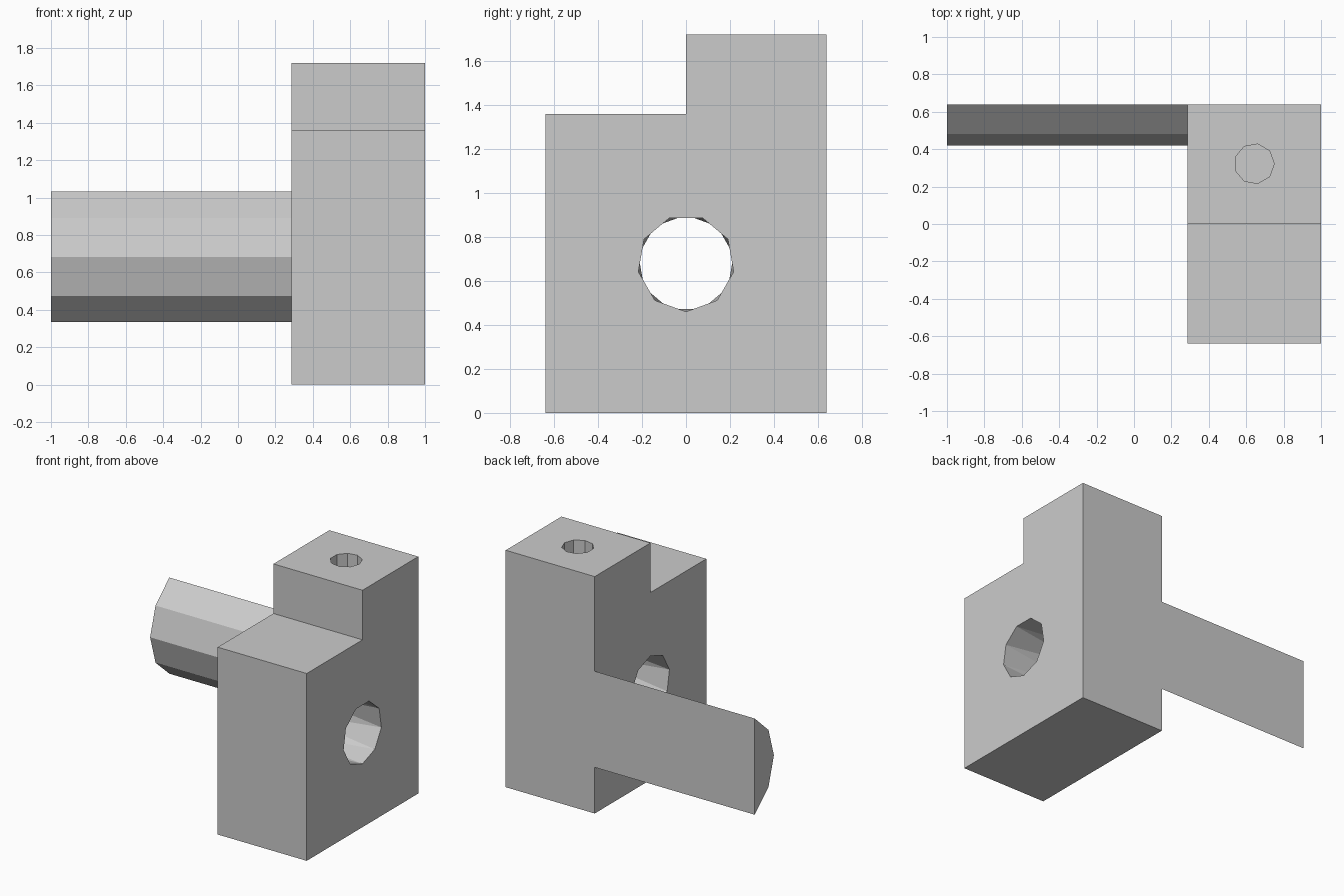
import bpy, bmesh
from math import cos, sin, radians

cube = bpy.data.objects.get("Cube")
if cube:
    bpy.data.objects.remove(cube, do_unlink=True)

GREY = (0.6, 0.6, 0.6, 1)
grey = bpy.data.materials.new("plain grey")
grey.use_nodes = True
grey.diffuse_color = GREY
grey.node_tree.nodes["Principled BSDF"].inputs["Base Color"].default_value = GREY

SIDES = 9
STEP = 360 / SIDES
X0, X1 = 0.285, 1.0      # block width
BACK = 0.64              # back face of block and peg


def finish(bm, name):
    bmesh.ops.recalc_face_normals(bm, faces=bm.faces)
    mesh = bpy.data.meshes.new(name)
    bm.to_mesh(mesh)
    bm.free()
    mesh.materials.append(grey)
    obj = bpy.data.objects.new(name, mesh)
    bpy.context.collection.objects.link(obj)
    return obj


def extrude_x(name, profile, x0, x1):
    """Solid from a (y, z) profile drawn out along x."""
    bm = bmesh.new()
    face = bm.faces.new([bm.verts.new((x0, y, z)) for y, z in profile])
    grown = bmesh.ops.extrude_face_region(bm, geom=[face])["geom"]
    verts = [v for v in grown if isinstance(v, bmesh.types.BMVert)]
    bmesh.ops.translate(bm, verts=verts, vec=(x1 - x0, 0, 0))
    return finish(bm, name)


def loft(name, rings):
    """Closed solid through polygon rings, walled with triangles."""
    bm = bmesh.new()
    loops = [[bm.verts.new(p) for p in ring] for ring in rings]
    for a, b in zip(loops, loops[1:]):
        for i in range(SIDES):
            j = (i + 1) % SIDES
            bm.faces.new((a[i], a[j], b[i]))
            bm.faces.new((b[i], a[j], b[j]))
    bm.faces.new(loops[0])
    bm.faces.new(loops[-1])
    return finish(bm, name)


def ring_x(x, start, r=0.22, z=0.68):
    angles = [radians(start + STEP * i) for i in range(SIDES)]
    return [(x, r * cos(a), z + r * sin(a)) for a in angles]


def ring_z(z, r=0.107, x=0.643, y=0.322):
    angles = [radians(STEP * i) for i in range(SIDES)]
    return [(x + r * cos(a), y + r * sin(a), z) for a in angles]


def cut(target, cutter):
    mod = target.modifiers.new(cutter.name, "BOOLEAN")
    mod.operation = "DIFFERENCE"
    mod.solver = "EXACT"
    mod.object = cutter
    cutter.hide_render = True
    cutter.hide_set(True)


# Stepped block
block = extrude_x("stepped_block", [(-BACK, 0), (BACK, 0), (BACK, 1.72), (0, 1.72),
                                    (0, 1.36), (-BACK, 1.36)], X0, X1)

# Through hole, turned half a side from one end to the other
down = 270
half = down + STEP / 2
cut(block, loft("through_hole_cutter", [ring_x(X1 + 0.1, down), ring_x(X1, down),
                                        ring_x(X0, half), ring_x(X0 - 0.1, half)]))

# Blind hole in the top
cut(block, loft("top_hole_cutter", [ring_z(1.8), ring_z(1.22)]))

# Apply the cuts and drop the cutters
bpy.context.view_layer.update()
evaluated = block.evaluated_get(bpy.context.evaluated_depsgraph_get())
cut_mesh = bpy.data.meshes.new_from_object(evaluated)
cutters = [m.object for m in block.modifiers]
block.modifiers.clear()
block.data = cut_mesh
for c in cutters:
    bpy.data.objects.remove(c, do_unlink=True)

# Faceted peg with a flat back
extrude_x("side_peg", [(BACK, 0.335), (0.482, 0.475), (0.42, 0.683),
                       (0.482, 0.89), (BACK, 1.033)], -1.0, X0)
